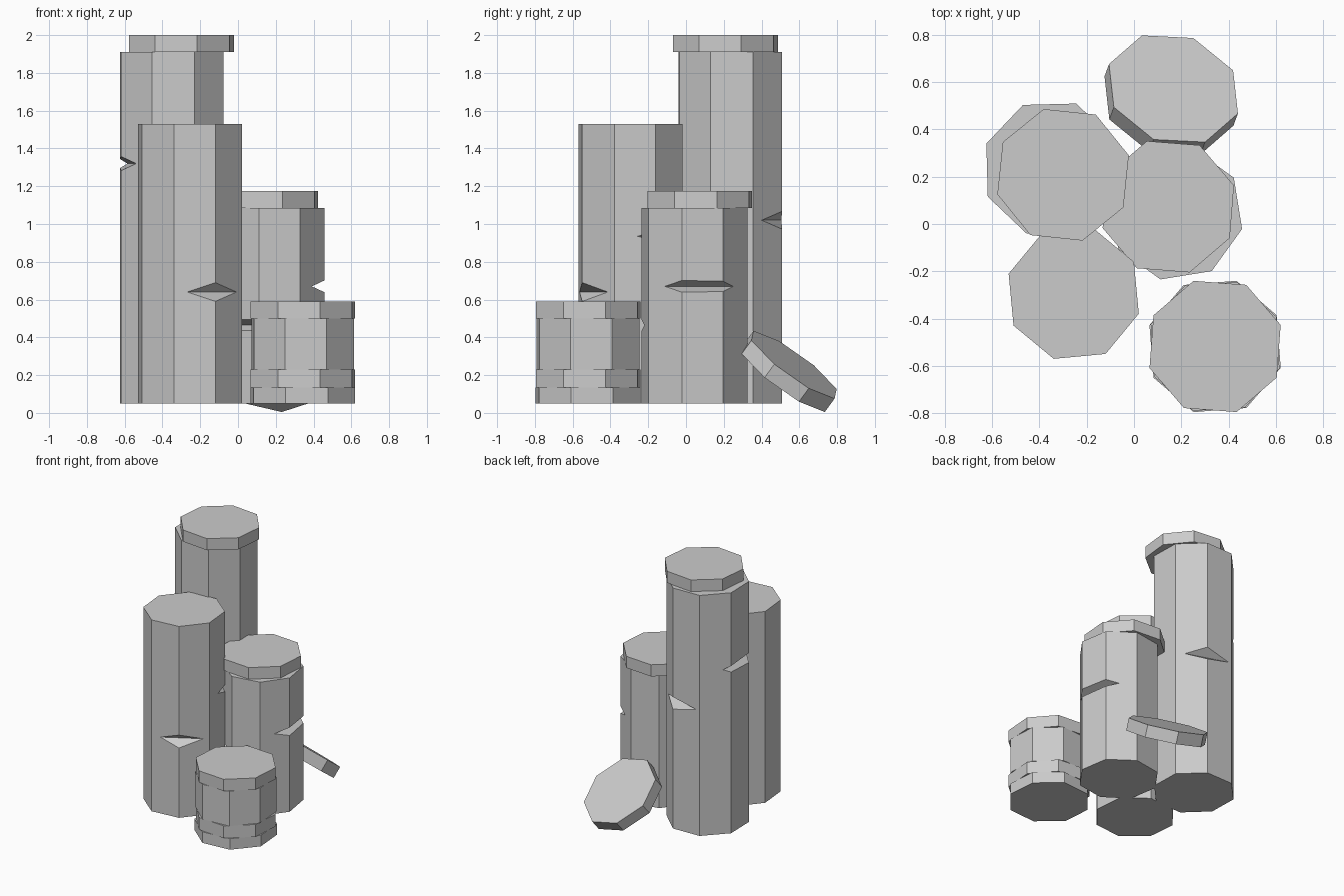
import bpy
import bmesh
from math import radians
from mathutils import Matrix, Vector

cube = bpy.data.objects.get("Cube")
if cube:
    bpy.data.objects.remove(cube, do_unlink=True)

GREY = (0.6, 0.6, 0.6, 1.0)
stone = bpy.data.materials.new("stone_grey")
stone.use_nodes = True
stone.diffuse_color = GREY
stone.node_tree.nodes["Principled BSDF"].inputs["Base Color"].default_value = GREY

GROUND = 0.05
SLAB = 0.09


def add_object(name, bm):
    bmesh.ops.recalc_face_normals(bm, faces=bm.faces)
    mesh = bpy.data.meshes.new(name)
    bm.to_mesh(mesh)
    bm.free()
    mesh.materials.append(stone)
    obj = bpy.data.objects.new(name, mesh)
    bpy.context.collection.objects.link(obj)
    return obj


def octagon(name, matrix, radius, height, angle):
    """Eight-sided prism rising from the matrix origin, one corner at angle."""
    bm = bmesh.new()
    bmesh.ops.create_cone(bm, cap_ends=True, segments=8, radius1=radius,
                          radius2=radius, depth=height)
    # create_cone puts its first corner on +y
    spin = Matrix.Rotation(radians(angle - 90), 4, 'Z')
    bm.transform(matrix @ spin @ Matrix.Translation((0, 0, height / 2)))
    return add_object(name, bm)


def upright(name, x, y, low, high, radius, angle):
    return octagon(name, Matrix.Translation((x, y, low)), radius, high - low, angle)


def chip(column, start, end, z, depth, half):
    """Cut a V notch whose inner edge runs start to end; outside is to its right."""
    a, b = Vector((*start, z)), Vector((*end, z))
    along = (b - a).normalized()
    out = Vector((along.y, -along.x, 0)) * depth * 3
    rise = Vector((0, 0, half * 3))
    a, b = a - along * 0.02, b + along * 0.02
    bm = bmesh.new()
    for p in (a, b):
        for q in (p, p + out + rise, p + out - rise):
            bm.verts.new(q)
    bmesh.ops.convex_hull(bm, input=bm.verts)
    cutter = add_object("notch_cutter", bm)
    cutter.hide_render = True
    mod = column.modifiers.new("notch", 'BOOLEAN')
    mod.operation = 'DIFFERENCE'
    mod.solver = 'EXACT'
    mod.object = cutter
    bpy.context.view_layer.objects.active = column
    bpy.ops.object.modifier_apply(modifier=mod.name)
    bpy.data.objects.remove(cutter, do_unlink=True)


# Front column, cut off flat
front = upright("front_column", -0.255, -0.295, GROUND, 1.53, 0.288, -17.1)
chip(front, (-0.27, -0.564), (-0.01, -0.415), 0.64, 0.062, 0.05)
chip(front, (0.011, -0.26), (-0.12, -0.06), 0.935, 0.05, 0.03)

# Tallest column with a shifted top slab
tall = upright("tall_column", -0.35, 0.235, GROUND, 1.91, 0.294, 24)
chip(tall, (-0.128, 0.40), (-0.45, 0.507), 1.02, 0.068, 0.048)
chip(tall, (-0.585, 0.381), (-0.54, 0.045), 1.32, 0.065, 0.035)
upright("tall_column_slab", -0.30, 0.208, 1.91, 2.0, 0.29, 16.5)

# Middle column with a shifted top slab
middle = upright("middle_column", 0.178, 0.045, GROUND, 1.085, 0.287, -13.3)
chip(middle, (0.39, -0.11), (0.347, 0.25), 0.67, 0.055, 0.022)
chip(middle, (-0.085, 0.0), (0.20, -0.222), 0.465, 0.068, 0.03)
upright("middle_column_slab", 0.145, 0.073, 1.085, 1.175, 0.292, 18)

# Short column stacked from twisted drums
levels = (GROUND, 0.135, 0.23, 0.50, 0.59)
twists = (27, 18.2, 26, 18.2)
for i, twist in enumerate(twists):
    upright(f"short_column_drum_{i + 1}", 0.343, -0.518,
            levels[i], levels[i + 1], 0.288 if i == 2 else 0.292, twist)

# Fallen slab leaning on the ground behind
normal = Vector((0.213, 0.576, 0.789)).normalized()
side = normal.cross(Vector((-0.025, 0.22, -0.155))).normalized()
down = side.cross(normal)
turn = Matrix((down, side, normal)).transposed().to_4x4()
top = Vector((0.167, 0.572, 0.255))
octagon("fallen_slab", Matrix.Translation(top - normal * SLAB) @ turn,
        0.292, SLAB, 22.5)
